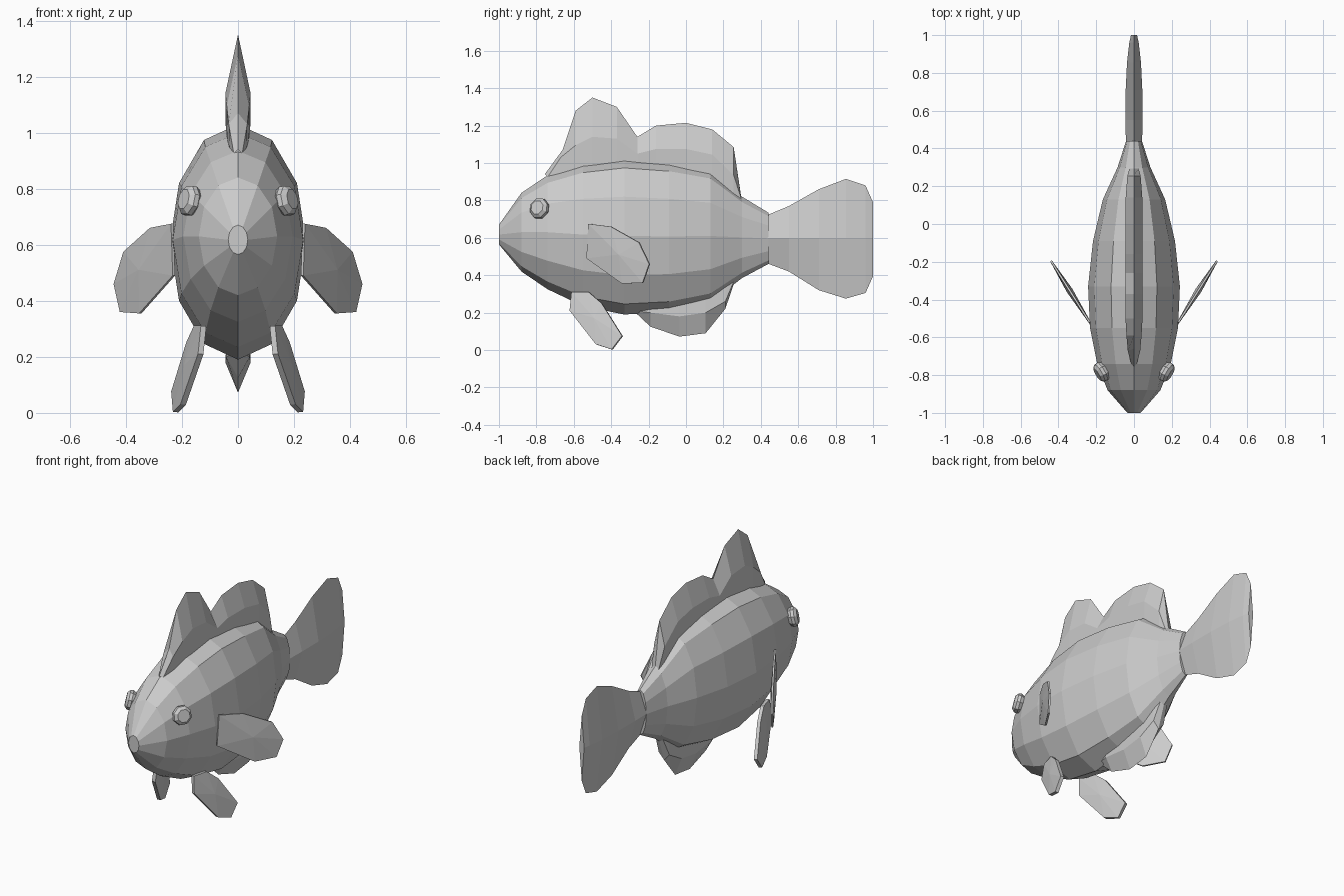
import bpy, bmesh
from math import sin, cos, pi
from mathutils import Vector

if "Cube" in bpy.data.objects:
    bpy.data.objects.remove(bpy.data.objects["Cube"])


def finish(name, bm, mirror=False):
    bmesh.ops.recalc_face_normals(bm, faces=bm.faces)
    mesh = bpy.data.meshes.new(name)
    bm.to_mesh(mesh)
    bm.free()
    obj = bpy.data.objects.new(name, mesh)
    bpy.context.collection.objects.link(obj)
    if mirror:
        obj.modifiers.new("mirror", 'MIRROR').use_mirror_merge = False
    return obj


def loft(name, rings, mirror=False):
    """Skin a list of equal-length rings and cap both ends."""
    bm = bmesh.new()
    vs = [[bm.verts.new(p) for p in r] for r in rings]
    n = len(vs[0])
    for a, b in zip(vs, vs[1:]):
        for i in range(n):
            j = (i + 1) % n
            bm.faces.new((a[i], a[j], b[j], b[i]))
    bm.faces.new(vs[0])
    bm.faces.new(vs[-1])
    return finish(name, bm, mirror)


def ridge_fin(name, stations):
    """Upright fin: sharp edge, widest at mid height, base sunk in the body."""
    loft(name, [[(0, y, edge), (w, y2, mid), (w * .9, y2, base),
                 (-w * .9, y2, base), (-w, y2, mid)]
                for y, edge, y2, mid, base, w in stations])


def side_fin(name, outline, place, normal, rim, bulge):
    """Paired fin: thin rim with a raised centre on both faces."""
    pts = [Vector((place(y, z), y, z)) for y, z in outline]
    nrm = Vector(normal).normalized()
    mid = sum(pts, Vector()) / len(pts)
    bm = bmesh.new()
    sides = []
    for s in (1, -1):
        ring = [bm.verts.new(p + nrm * rim * s) for p in pts]
        c = bm.verts.new(mid + nrm * bulge * s)
        for i in range(len(ring)):
            bm.faces.new((ring[i - 1], ring[i], c))
        sides.append(ring)
    a, b = sides
    for i in range(len(a)):
        bm.faces.new((a[i - 1], a[i], b[i], b[i - 1]))
    finish(name, bm, True)


# Body: twelve-sided oval sections (y, top, bottom, half width)
sections = [(-1, .67, .565, .035), (-.88, .84, .42, .14), (-.74, .935, .325, .195),
            (-.55, 1.0, .235, .233), (-.33, 1.03, .19, .243), (-.09, 1.01, .205, .217),
            (.13, .965, .255, .165), (.3, .82, .385, .087), (.44, .735, .46, .042)]
loft("body", [[(w * sin(k * pi / 6), y, (t + b) / 2 + (t - b) / 2 * cos(k * pi / 6))
               for k in range(12)] for y, t, b, w in sections])

# Tail fin: diamond sections (y, top, bottom, half width)
tail = [(.43, .72, .465, .043), (.55, .77, .42, .045), (.71, .86, .32, .044),
        (.855, .915, .275, .037), (.96, .88, .305, .025), (1, .79, .395, .016)]
loft("tail_fin", [[(0, y, t), (w, y, .6), (0, y, b), (-w, y, .6)] for y, t, b, w in tail])

# Dorsal and anal fins (edge y, edge z, mid y, mid z, base z, half width)
ridge_fin("dorsal_fin", [
    (-.755, .94, -.74, .925, .88, .015), (-.66, 1.07, -.67, 1.03, .92, .033),
    (-.59, 1.28, -.59, 1.095, .93, .04), (-.5, 1.35, -.5, 1.14, .95, .045),
    (-.37, 1.3, -.37, 1.13, .96, .045), (-.26, 1.14, -.26, 1.05, .96, .045),
    (-.16, 1.2, -.16, 1.075, .95, .045), (0, 1.215, 0, 1.075, .92, .045),
    (.14, 1.18, .14, 1.045, .88, .044), (.255, 1.085, .255, .935, .8, .035),
    (.295, .82, .295, .81, .78, .024)])
ridge_fin("anal_fin", [
    (-.27, .2, -.27, .21, .28, .02), (-.19, .125, -.19, .2, .28, .042),
    (-.035, .072, -.035, .18, .28, .045), (.105, .09, .105, .2, .32, .044),
    (.21, .22, .21, .26, .38, .036), (.265, .38, .265, .39, .42, .022)])

# Pectoral fins
side_fin("pectoral_fins",
         [(-.52, .675), (-.4, .66), (-.25, .575), (-.195, .46), (-.23, .36),
          (-.34, .355), (-.53, .49)],
         lambda y, z: .235 + (y + .52) * .63, (.85, -.53, 0), .005, .017)

# Pelvic fins
side_fin("pelvic_fins",
         [(-.61, .31), (-.62, .21), (-.48, .03), (-.395, .003), (-.34, .075),
          (-.45, .25), (-.52, .31)],
         lambda y, z: .12 + .28 * (y + .62) + .13 * (.31 - z), (1, -.28, .13), .01, .018)

# Eyes: bevelled octagonal buttons
centre = Vector((.172, -.783, .757))
axis = Vector((.84, -.5, .22)).normalized()
u = axis.cross(Vector((0, 0, 1))).normalized()
v = axis.cross(u)
loft("eyes", [[centre + axis * d + (u * cos((k + .5) * pi / 4) + v * sin((k + .5) * pi / 4)) * r
               for k in range(8)]
              for d, r in ((-.025, .045), (-.005, .057), (.012, .055), (.027, .038))], True)
